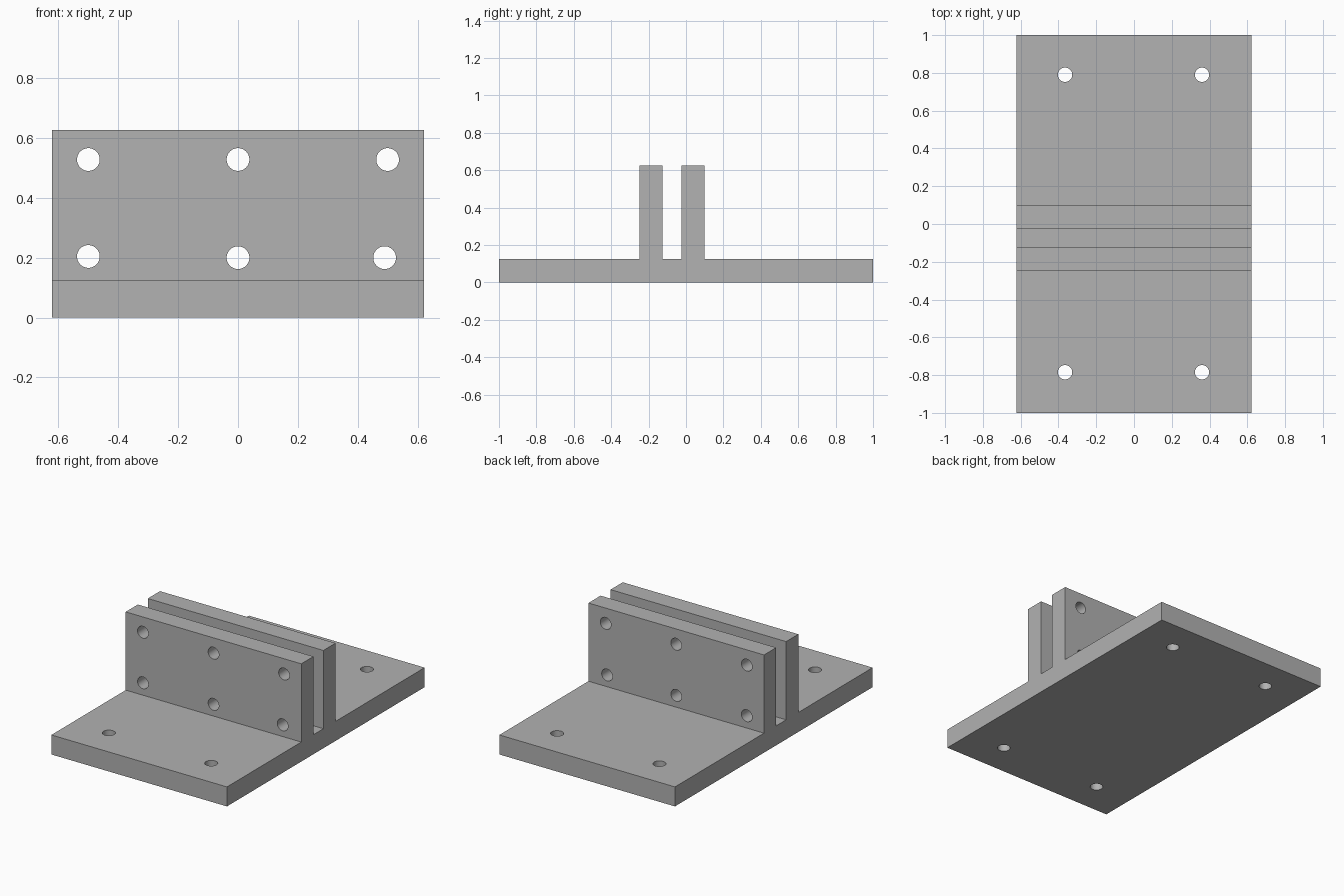
import bpy
import math

cube = bpy.data.objects.get("Cube")
if cube:
    bpy.data.objects.remove(cube, do_unlink=True)

HALF_W, HALF_L = 0.622, 1.0
BASE_TOP, WALL_TOP = 0.125, 0.626
HOLE_R = 0.038

# Single grey material
grey = bpy.data.materials.new("plain_grey")
grey.use_nodes = True
colour = (0.445, 0.445, 0.445, 1)
grey.diffuse_color = colour
grey.node_tree.nodes["Principled BSDF"].inputs["Base Color"].default_value = colour


def drill(target, location, rotation=(0, 0, 0)):
    """Cut one round hole through the target."""
    bpy.ops.mesh.primitive_cylinder_add(vertices=48, radius=HOLE_R, depth=1,
                                        location=location, rotation=rotation)
    cutter = bpy.context.object
    cutter.name = "hole_cutter"
    cutter.hide_render = True
    cutter.data.materials.append(grey)
    mod = target.modifiers.new("hole", 'BOOLEAN')
    mod.operation = 'DIFFERENCE'
    mod.solver = 'EXACT'
    mod.object = cutter
    bpy.context.view_layer.objects.active = target
    bpy.ops.object.modifier_apply(modifier=mod.name)
    bpy.data.objects.remove(cutter, do_unlink=True)


# Solid bracket: a side profile extruded across the width
profile = [(-HALF_L, 0), (HALF_L, 0), (HALF_L, BASE_TOP)]
for back, front in ((0.099, -0.024), (-0.125, -0.248)):
    profile += [(back, BASE_TOP), (back, WALL_TOP), (front, WALL_TOP), (front, BASE_TOP)]
profile.append((-HALF_L, BASE_TOP))

n = len(profile)
verts = [(x, y, z) for x in (-HALF_W, HALF_W) for y, z in profile]
faces = [tuple(reversed(range(n))), tuple(range(n, 2 * n))]
faces += [(i, (i + 1) % n, (i + 1) % n + n, i + n) for i in range(n)]
mesh = bpy.data.meshes.new("twin_wall_bracket")
mesh.from_pydata(verts, [], faces)
mesh.materials.append(grey)
bracket = bpy.data.objects.new("twin_wall_bracket", mesh)
bpy.context.collection.objects.link(bracket)

# Bolt holes through both upright walls
for x, z in ((-0.5, 0.528), (0, 0.528), (0.5, 0.528),
             (-0.5, 0.204), (0, 0.2), (0.49, 0.2)):
    drill(bracket, (x, -0.07, z), (math.pi / 2, 0, 0))

# Mounting holes through the base plate
for x in (-0.365, 0.36):
    for y in (-0.785, 0.79):
        drill(bracket, (x, y, 0))

# Smooth hole walls, sharp plate edges
bpy.ops.object.select_all(action='DESELECT')
bracket.select_set(True)
bpy.context.view_layer.objects.active = bracket
bpy.ops.object.shade_smooth_by_angle(angle=math.radians(30))
